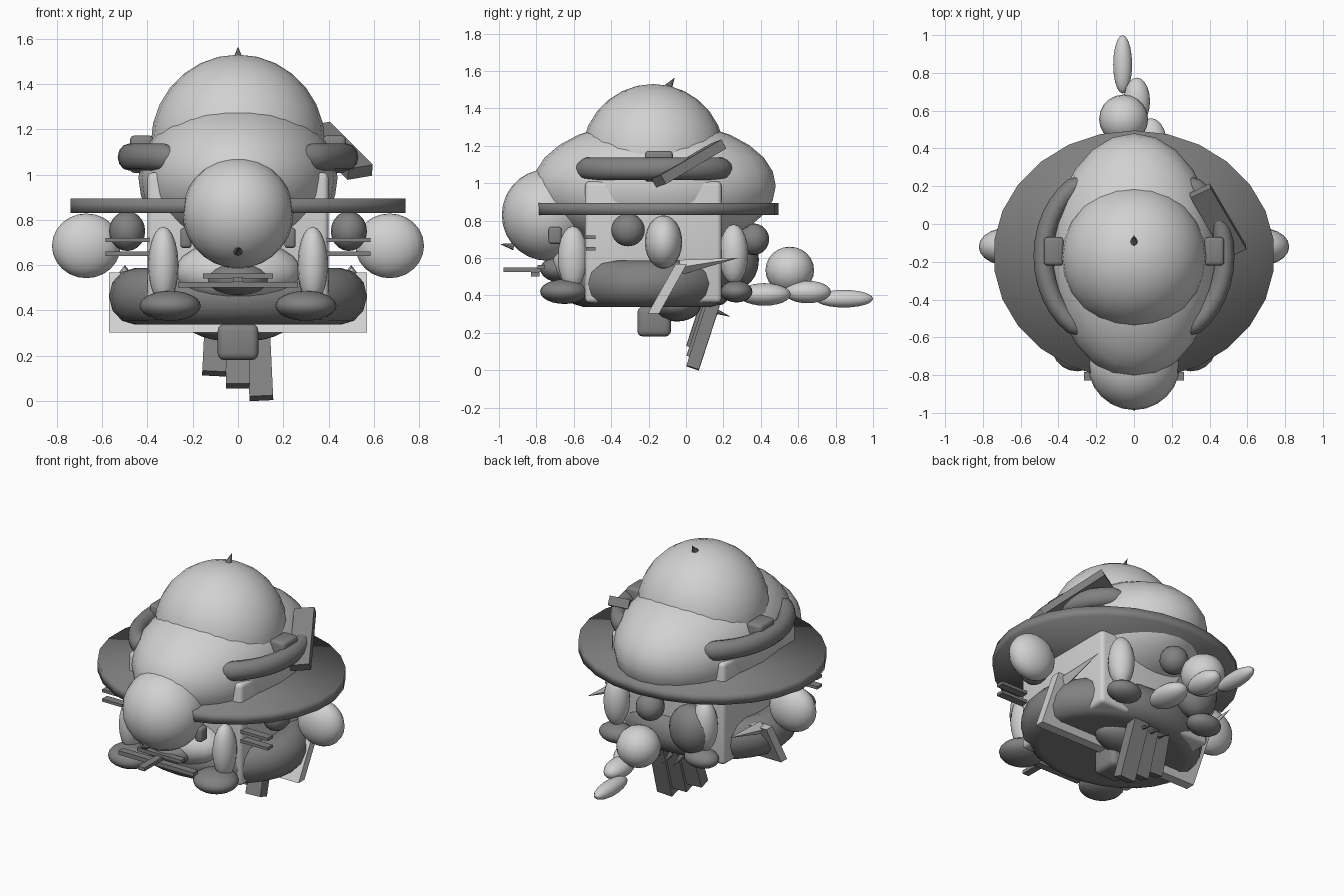
import bpy, bmesh, math
from mathutils import Vector, Matrix

cube = bpy.data.objects.get("Cube")
if cube:
    bpy.data.objects.remove(cube)


def material(name, v):
    m = bpy.data.materials.new(name)
    m.use_nodes = True
    m.diffuse_color = (v, v, v, 1)
    m.node_tree.nodes["Principled BSDF"].inputs["Base Color"].default_value = (v, v, v, 1)
    return m


LIGHT = material("light grey", 0.64)
DARK = material("dark grey", 0.22)


def finish(name, bm, mat, angle=40):
    me = bpy.data.meshes.new(name)
    bm.to_mesh(me)
    bm.free()
    ob = bpy.data.objects.new(name, me)
    bpy.context.collection.objects.link(ob)
    me.materials.append(mat)
    if angle:
        bpy.ops.object.select_all(action='DESELECT')
        ob.select_set(True)
        bpy.context.view_layer.objects.active = ob
        bpy.ops.object.shade_smooth_by_angle(angle=math.radians(angle))
    return ob


def ball(name, c, r, mat, seg=20):
    bm = bmesh.new()
    bmesh.ops.create_uvsphere(bm, u_segments=seg, v_segments=seg // 2 + 2, radius=1)
    bmesh.ops.transform(bm, matrix=Matrix.Translation(c) @ Matrix.Diagonal((*r, 1)), verts=bm.verts)
    return finish(name, bm, mat)


def box(name, c, size, mat, bevel=0.0, rot=None):
    bm = bmesh.new()
    bmesh.ops.create_cube(bm, size=1)
    bmesh.ops.scale(bm, vec=size, verts=bm.verts)
    if bevel:
        bmesh.ops.bevel(bm, geom=bm.edges[:], offset=bevel, segments=3, profile=0.5, affect='EDGES')
    m = Matrix.Translation(c) @ (rot.to_4x4() if rot else Matrix())
    bmesh.ops.transform(bm, matrix=m, verts=bm.verts)
    return finish(name, bm, mat, 40 if bevel else 0)


def disc(name, c, size, mat, angle, seg=26):
    bm = bmesh.new()
    bmesh.ops.create_cone(bm, cap_ends=True, segments=seg, radius1=1, radius2=1, depth=1)
    bmesh.ops.transform(bm, matrix=Matrix.Translation(c) @ Matrix.Diagonal((*size, 1)), verts=bm.verts)
    return finish(name, bm, mat, angle)


def cone(name, base, tip, r, mat, seg=8):
    base, tip = Vector(base), Vector(tip)
    d = tip - base
    bm = bmesh.new()
    bmesh.ops.create_cone(bm, cap_ends=True, segments=seg, radius1=r, radius2=0, depth=d.length)
    m = Matrix.Translation((base + tip) / 2) @ d.to_track_quat('Z', 'Y').to_matrix().to_4x4()
    bmesh.ops.transform(bm, matrix=m, verts=bm.verts)
    return finish(name, bm, mat)


def ring(name, c, rx, ry, tube_w, tube_h, mat, start=0, sweep=360, steps=28, sides=12):
    """Elliptical tube, or an arc of one, lying flat."""
    bm = bmesh.new()
    loops = []
    closed = sweep == 360
    for i in range(steps if closed else steps + 1):
        a = math.radians(start + sweep * i / steps)
        end = 1 if closed or 0 < i < steps else 0.6
        loop = []
        for j in range(sides):
            b = math.tau * j / sides
            o = tube_w * math.cos(b) * end
            loop.append(bm.verts.new((c[0] + (rx + o) * math.cos(a), c[1] + (ry + o) * math.sin(a),
                                      c[2] + tube_h * math.sin(b) * end)))
        loops.append(loop)
    pairs = list(zip(loops, loops[1:])) + ([(loops[-1], loops[0])] if closed else [])
    for p, q in pairs:
        for j in range(sides):
            k = (j + 1) % sides
            bm.faces.new((p[j], q[j], q[k], p[k]))
    if not closed:
        bm.faces.new(loops[0])
        bm.faces.new(loops[-1][::-1])
    bmesh.ops.recalc_face_normals(bm, faces=bm.faces[:])
    return finish(name, bm, mat)


# Body, dome, head and cabin
ball("dome", (0, -0.175, 1.14), (0.385, 0.385, 0.39), LIGHT, 24)
ball("body", (0, -0.17, 0.985), (0.44, 0.65, 0.35), LIGHT, 24)
ball("head", (0, -0.74, 0.83), (0.245, 0.245, 0.245), LIGHT, 24)
box("cabin", (0, -0.175, 0.685), (0.8, 0.73, 0.65), LIGHT, 0.025)
ball("belly", (0, -0.55, 0.57), (0.28, 0.17, 0.14), LIGHT)
cone("top_spike", (0, -0.1, 1.505), (0, -0.06, 1.565), 0.025, DARK)
cone("nose_spike", (0, -0.92, 0.66), (0, -0.995, 0.675), 0.02, DARK)

# Wide oval brim, softly shaded over its rim
disc("brim", (0, -0.165, 0.862), (0.745, 0.66, 0.065), DARK, 180)

# Lower ring hull and keel parts
ring("hull_ring", (0, -0.2, 0.462), 0.455, 0.345, 0.115, 0.125, DARK)
disc("hull_floor", (0, -0.2, 0.36), (0.46, 0.35, 0.04), DARK, 40)
ball("keel_bowl", (0, -0.05, 0.345), (0.23, 0.13, 0.085), DARK)
box("keel_block", (0, -0.17, 0.26), (0.18, 0.18, 0.16), DARK, 0.03)
shear = Matrix(((1, 0, 0), (0, 1, 0.56), (0, 0, 1)))
box("skid_plate", (0, -0.1, 0.435), (1.14, 0.06, 0.265), LIGHT, rot=shear)

# Hanging planks
for i, (x, bottom) in enumerate(((-0.1, 0.11), (0, 0.055), (0.095, 0.0))):
    length = 0.35 - bottom
    y = 0.035 + length * 0.16
    turn = Matrix.Rotation(-x * 0.5, 3, 'Y') @ Matrix.Rotation(math.radians(-18), 3, 'X')
    box("hanging_plank_%d" % (i + 1), (x, y, bottom + length / 2 + 0.008), (0.105, 0.07, length * 1.03), DARK, rot=turn)
for x in (-0.07, 0, 0.07):
    cone("claw", (x, 0.12, 0.33), (x, 0.24, 0.285), 0.022, DARK)

# Paired parts
for s, side in ((1, "left"), (-1, "right")):
    n = lambda part: side + "_" + part
    ball(n("side_pod"), (s * 0.67, -0.12, 0.685), (0.152, 0.1, 0.143), LIGHT)
    ball(n("side_knob"), (s * 0.49, -0.31, 0.75), (0.08, 0.09, 0.088), DARK, 16)
    ring(n("handle"), (s * 0.15, -0.17, 1.077), 0.33, 0.425, 0.052, 0.06, DARK,
         start=-68 if s > 0 else 112, sweep=136, steps=14)
    box(n("handle_clip"), (s * 0.425, -0.145, 1.09), (0.105, 0.15, 0.165), DARK, 0.02)
    ball(n("front_leg"), (s * 0.33, -0.605, 0.6), (0.067, 0.08, 0.17), LIGHT, 16)
    ball(n("front_foot"), (s * 0.3, -0.65, 0.42), (0.135, 0.13, 0.066), DARK)
    ball(n("rear_leg"), (s * 0.31, 0.255, 0.62), (0.078, 0.078, 0.16), LIGHT, 16)
    ball(n("rear_foot"), (s * 0.3, 0.27, 0.42), (0.11, 0.085, 0.058), DARK)
    for z in (0.65, 0.71):
        box(n("rod"), (s * 0.46, -0.51, z), (0.25, 0.05, 0.018), DARK)
    box(n("cheek_bolt"), (s * 0.23, -0.7, 0.72), (0.05, 0.07, 0.09), DARK, 0.015)
    cone(n("side_spike"), (s * 0.5, -0.03, 0.55), (s * 0.5, 0.28, 0.6), 0.04, LIGHT, seg=4)

# Rear knobs
ball("rear_knob", (0, 0.36, 0.7), (0.085, 0.085, 0.085), DARK, 16)
ball("rear_bulb", (-0.23, 0.28, 0.59), (0.135, 0.11, 0.15), DARK, 16)

# Crossed bars under the head
ball("mouth", (0, -0.65, 0.54), (0.14, 0.13, 0.075), DARK)
box("cross_bar", (0, -0.805, 0.513), (0.53, 0.045, 0.026), DARK)
box("short_bar", (0, -0.775, 0.552), (0.31, 0.04, 0.022), DARK)
box("long_bar", (0, -0.83, 0.537), (0.045, 0.29, 0.022), DARK)

# Plank leaning on the left handle
along = Vector((0.2, -0.34, -0.2)).normalized()
across = Vector((1, 0.35, 0.1))
across = (across - along * across.dot(along)).normalized()
frame = Matrix((across, along, across.cross(along))).transposed()
box("leaning_plank", (0.445, 0.015, 1.105), (0.12, 0.42, 0.055), DARK, rot=frame)

# Tail
ball("tail_ball", (-0.055, 0.555, 0.535), (0.13, 0.13, 0.125), LIGHT)
ball("tail_root", (0.09, 0.42, 0.405), (0.085, 0.14, 0.06), LIGHT)
ball("tail_middle", (0.015, 0.65, 0.418), (0.07, 0.125, 0.06), LIGHT)
ball("tail_tip", (-0.06, 0.845, 0.382), (0.05, 0.155, 0.047), LIGHT)
